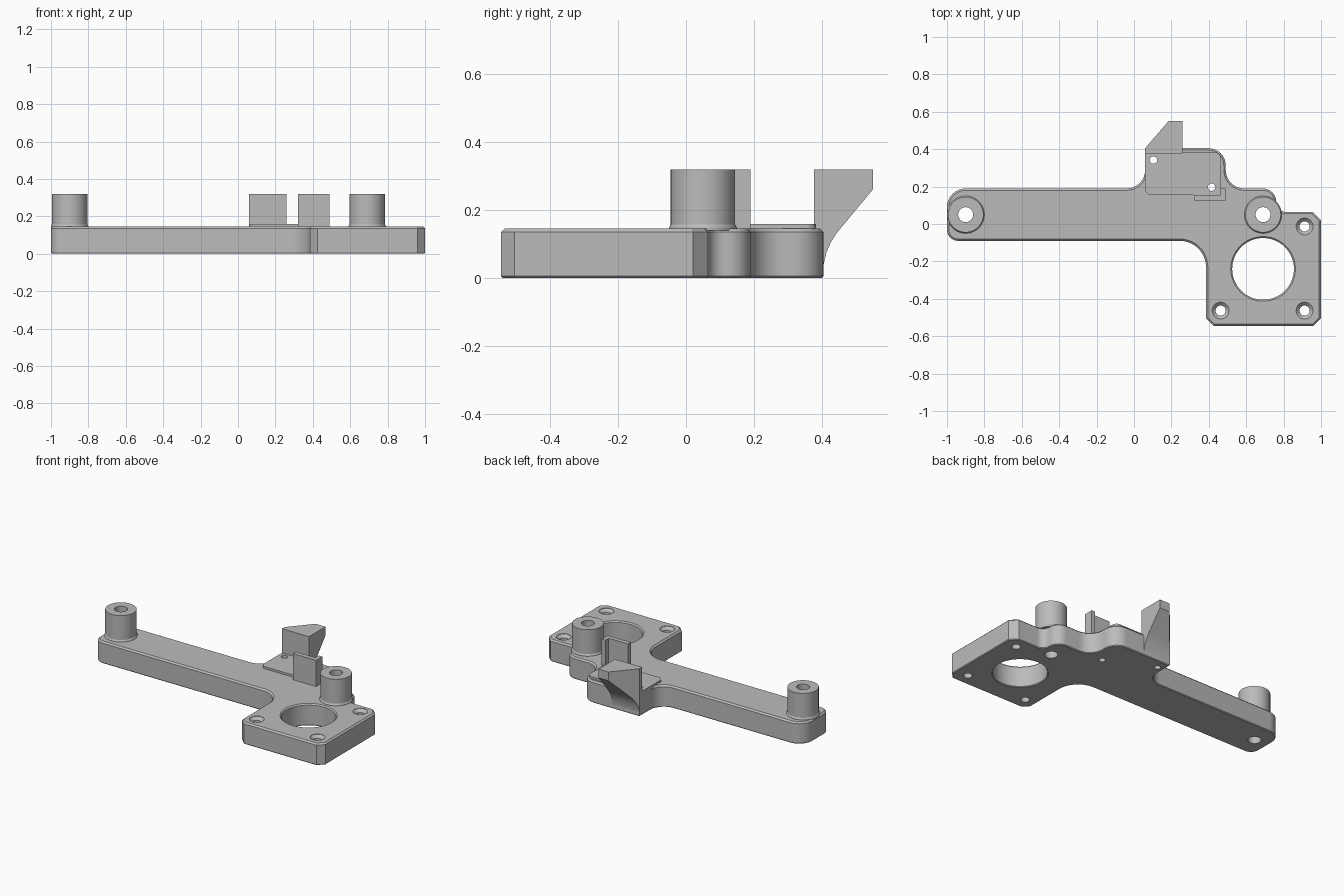
import bpy, bmesh, math
from mathutils import Vector

cube = bpy.data.objects.get("Cube")
if cube:
    bpy.data.objects.remove(cube, do_unlink=True)

grey = bpy.data.materials.new("plain grey")
grey.use_nodes = True
grey.diffuse_color = (0.5, 0.5, 0.5, 1)
grey.node_tree.nodes["Principled BSDF"].inputs["Base Color"].default_value = (0.5, 0.5, 0.5, 1)

TOP = 0.145      # upper face of the bracket
TALL = 0.32      # top of the standing parts


def make(name, bm):
    bmesh.ops.recalc_face_normals(bm, faces=bm.faces)
    mesh = bpy.data.meshes.new(name)
    bm.to_mesh(mesh)
    bm.free()
    mesh.materials.append(grey)
    ob = bpy.data.objects.new(name, mesh)
    bpy.context.collection.objects.link(ob)
    return ob


def rounded(corners, steps=10):
    """Outline from (x, y, radius) corners, filleted inside and out."""
    pts = []
    for i, (x, y, r) in enumerate(corners):
        p = Vector((x, y))
        if r == 0:
            pts.append(p)
            continue
        a = (Vector(corners[i - 1][:2]) - p).normalized()
        b = (Vector(corners[(i + 1) % len(corners)][:2]) - p).normalized()
        half = a.angle(b) / 2
        centre = p + (a + b).normalized() * r / math.sin(half)
        start = p + a * r / math.tan(half) - centre
        end = p + b * r / math.tan(half) - centre
        sweep = start.angle(end)
        for k in range(steps + 1):
            t = k / steps
            pts.append(centre + (start * math.sin((1 - t) * sweep)
                                 + end * math.sin(t * sweep)) / math.sin(sweep))
    return pts


def prism(points, offset):
    """Extrude a closed loop of 3D points along offset."""
    bm = bmesh.new()
    face = bm.faces.new([bm.verts.new(p) for p in points])
    ext = bmesh.ops.extrude_face_region(bm, geom=[face])
    bmesh.ops.translate(bm, vec=offset,
                        verts=[v for v in ext["geom"] if isinstance(v, bmesh.types.BMVert)])
    bmesh.ops.recalc_face_normals(bm, faces=bm.faces)
    return bm


def slab(outline, z0, z1):
    return prism([(x, y, z0) for x, y in outline], (0, 0, z1 - z0))


def lathe(bm, profile, x, y, closed=False, sides=48):
    """Turn a (radius, z) profile about a vertical axis at x, y."""
    rings = []
    for r, z in profile:
        angles = [2 * math.pi * k / sides for k in range(sides)]
        rings.append([bm.verts.new((x + r * math.cos(a), y + r * math.sin(a), z)) for a in angles])
    pairs = list(zip(rings, rings[1:]))
    if closed:
        pairs.append((rings[-1], rings[0]))
    else:
        bm.faces.new(rings[0])
        bm.faces.new(rings[-1])
    for lo, hi in pairs:
        for k in range(sides):
            j = (k + 1) % sides
            bm.faces.new((lo[k], lo[j], hi[j], hi[k]))


def cut(ob, cutter):
    """Subtract the cutter and keep the finished mesh."""
    mod = ob.modifiers.new("holes", "BOOLEAN")
    mod.operation = "DIFFERENCE"
    mod.solver = "EXACT"
    mod.object = cutter
    deps = bpy.context.evaluated_depsgraph_get()
    done = bpy.data.meshes.new_from_object(ob.evaluated_get(deps))
    ob.modifiers.clear()
    ob.data = done


BOSSES = [(-0.9, 0.05), (0.69, 0.05)]
SCREWS = [(0.912, -0.013), (0.463, -0.463), (0.912, -0.463)]
PINS = [(0.104, 0.342), (0.415, 0.197)]

# Bracket body with chamfered rims
body_bm = slab(rounded([
    (-1, 0.19, 0.1), (0.06, 0.19, 0.1), (0.06, 0.405, 0), (0.49, 0.405, 0.09),
    (0.49, 0.19, 0.1), (0.76, 0.19, 0.07), (0.76, 0.065, 0.05),
    (0.955, 0.065, 0), (1, 0.02, 0), (1, -0.505, 0), (0.96, -0.545, 0),
    (0.425, -0.545, 0), (0.385, -0.505, 0), (0.385, -0.09, 0.14), (-1, -0.09, 0.06)]), 0, TOP)
for level, size in ((0, 0.005), (TOP, 0.01)):
    rim = [e for e in body_bm.edges if all(abs(v.co.z - level) < 1e-4 for v in e.verts)]
    bmesh.ops.bevel(body_bm, geom=rim, offset=size, segments=1, affect="EDGES")
body = make("bracket_body", body_bm)

# Raised pad on the rear lobe
pad = make("raised_pad", slab(rounded([
    (0.06, 0.383, 0), (0.463, 0.383, 0.03), (0.463, 0.155, 0), (0.06, 0.155, 0.03)]),
    TOP - 0.01, TOP + 0.014))

# Drill shapes: large bore, countersunk screws, boss bores and pin holes
bm = bmesh.new()
lathe(bm, [(0.18, -0.01), (0.165, 0.005), (0.165, TOP - 0.008), (0.183, TOP + 0.01)],
      0.69, -0.24, sides=64)
for x, y in SCREWS:
    lathe(bm, [(0.027, -0.01), (0.027, TOP - 0.02), (0.045, TOP - 0.002), (0.045, TOP + 0.02)], x, y)
for x, y in BOSSES:
    lathe(bm, [(0.04, -0.01), (0.04, TOP + 0.02)], x, y)
for x, y in PINS:
    lathe(bm, [(0.02, -0.01), (0.02, TOP + 0.05)], x, y, sides=24)
drills = make("drill_cutter", bm)
drills.hide_render = True
bpy.context.view_layer.update()
for ob in (body, pad):
    cut(ob, drills)
bpy.data.objects.remove(drills, do_unlink=True)

# Hollow bosses with a small flared foot
parts = [body, pad]
for side, (x, y) in zip(("right", "left"), BOSSES):
    bm = bmesh.new()
    lathe(bm, [(0.04, TOP - 0.005), (0.1, TOP - 0.005), (0.1, TOP + 0.003), (0.095, TOP + 0.012),
               (0.095, TALL), (0.04, TALL)], x, y, closed=True)
    parts.append(make(side + "_boss", bm))

# L-shaped corner stop beside the pad
parts.append(make("corner_stop", slab([
    (0.32, 0.125), (0.49, 0.125), (0.49, 0.19), (0.463, 0.19), (0.463, 0.155), (0.32, 0.155)],
    TOP - 0.01, TALL)))

# Overhanging rear hook, curved beneath and cut off at one corner
hook = [(0.378, 0.01), (0.403, 0.01), (0.406, 0.04), (0.414, 0.075), (0.427, 0.105),
        (0.445, 0.133), (0.552, 0.262), (0.552, TALL), (0.378, TALL)]
bm = prism([(0.06, y, z) for y, z in hook], (0.2, 0, 0))
cutting = bmesh.ops.bisect_plane(bm, geom=bm.verts[:] + bm.edges[:] + bm.faces[:],
                                 plane_co=(0.06, 0.406, 0), plane_no=(-0.15, 0.13, 0),
                                 clear_outer=True)
bmesh.ops.holes_fill(bm, edges=[e for e in bm.edges if e.is_boundary], sides=0)
parts.append(make("rear_hook", bm))

# Smooth round walls, crisp edges
bpy.ops.object.select_all(action="DESELECT")
for ob in parts:
    ob.select_set(True)
bpy.context.view_layer.objects.active = body
bpy.ops.object.shade_smooth_by_angle(angle=math.radians(25))
